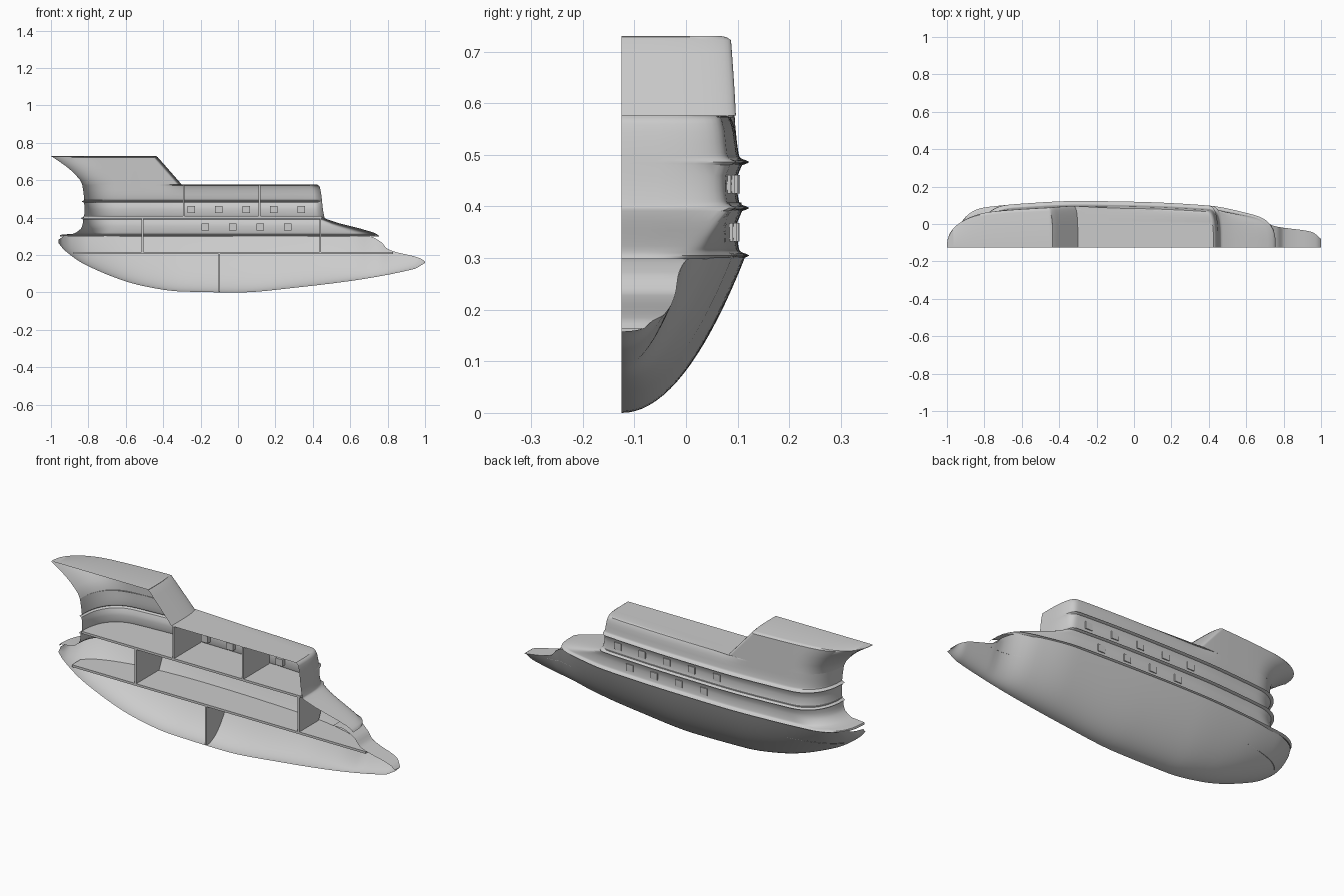
import bpy, bmesh, math

if "Cube" in bpy.data.objects:
    bpy.data.objects.remove(bpy.data.objects["Cube"])

Y0 = -0.125  # cut plane of the half model


def curve(*pts):
    """Smooth monotone function through (x, value) points."""
    n = len(pts)
    d = [(q[1] - p[1]) / (q[0] - p[0]) for p, q in zip(pts, pts[1:])]
    m = [d[0]] + [0 if a * b <= 0 else 2 * a * b / (a + b) for a, b in zip(d, d[1:])] + [d[-1]]

    def f(x):
        x = min(max(x, pts[0][0]), pts[-1][0])
        i = max(j for j in range(n - 1) if pts[j][0] <= x)
        h = pts[i + 1][0] - pts[i][0]
        t = (x - pts[i][0]) / h
        s = t * t * (3 - 2 * t)
        return (pts[i][1] * (1 - s) + pts[i + 1][1] * s
                + h * t * (1 - t) * ((1 - t) * m[i] - t * m[i + 1]))
    return f


# hull lines along x
keel = curve((-.96, .265), (-.93, .228), (-.8, .14), (-.5, .033), (-.3, .005), (0, 0),
             (.3, .025), (.94, .125), (1, .158))
rail = curve((-.96, .283), (-.92, .303), (.69, .303), (.765, .27), (.8, .232), (.98, .18), (1, .164))
beam = curve((-.96, .02), (-.945, .09), (-.9, .15), (-.8, .196), (-.6, .226), (-.3, .24),
             (.4, .216), (.6, .178), (.76, .112), (.95, .083), (1, .045))
# superstructure lines: width along x, stern and front along z
base = curve((-1, .185), (-.6, .228), (-.3, .242), (0, .238), (.4, .218), (.6, .18), (.8, .12))
stern = curve((.298, -.953), (.308, -.95), (.314, -.88), (.35, -.835), (.45, -.82),
              (.576, -.833), (.65, -.89), (.73, -1))
front = curve((.298, .757), (.31, .745), (.392, .475), (.4, .463), (.565, .437), (.576, .425))
LEDGES = (.305, .397, .486)


def spaced(a, b, n):
    return [a + (b - a) * (1 - math.cos(math.pi * i / n)) / 2 for i in range(n + 1)]


def hull_w(x, z):
    t = (z - keel(x)) / (rail(x) - keel(x))
    return beam(x) * min(max(t, 0), 1) ** .49


def bump(z, r):
    return sum(math.exp(-((z - l) / r) ** 2) for l in LEDGES)


def side(z):
    """Relative width of the side wall: flared towards each ledge, tapering on top."""
    return .925 + .025 * bump(z, .02) + .075 * bump(z, .005) - .03 * max(0, (z - .52) / .2)


def plan(x, a, b, aft, fwd, la, lb):
    """Half width of one deck contour running from x=a to x=b."""
    u = min(max((x + .42) / .16, 0), 1)
    s = aft + (fwd - aft) * u * u * (3 - 2 * u)
    ea = min(1, max(0, (x - a) / la))
    eb = min(1, max(0, (b - x) / lb))
    return base(x) * s * (1 - (1 - ea) ** 2.5) ** .4 * (1 - (1 - eb) ** 3.5) ** (1 / 3.5)


def finish(name, bm):
    bmesh.ops.remove_doubles(bm, verts=bm.verts, dist=1e-5)
    bmesh.ops.recalc_face_normals(bm, faces=bm.faces)
    me = bpy.data.meshes.new(name)
    bm.to_mesh(me)
    bm.free()
    ob = bpy.data.objects.new(name, me)
    bpy.context.collection.objects.link(ob)
    bpy.ops.object.select_all(action='DESELECT')
    ob.select_set(True)
    bpy.context.view_layer.objects.active = ob
    bpy.ops.object.shade_smooth_by_angle(angle=math.radians(32))


def loft(name, rows):
    bm = bmesh.new()
    v = [[bm.verts.new(p) for p in r] for r in rows]
    for a, b in zip(v, v[1:]):
        for i in range(len(a) - 1):
            bm.faces.new((a[i], a[i + 1], b[i + 1], b[i]))
    bmesh.ops.dissolve_degenerate(bm, edges=bm.edges, dist=1e-6)
    finish(name, bm)


def slab(name, pts, off):
    """Prism: the outline and its copy moved by off."""
    bm = bmesh.new()
    a = [bm.verts.new(p) for p in pts]
    b = [bm.verts.new([c + o for c, o in zip(p, off)]) for p in pts]
    bm.faces.new(a)
    bm.faces.new(b[::-1])
    for i in range(len(a)):
        bm.faces.new((a[i - 1], a[i], b[i], b[i - 1]))
    finish(name, bm)


# hull shell
rows = []
for j in range(19):
    t = (j / 18) ** 2
    rows.append([(x, Y0 + beam(x) * t ** .49, keel(x) + t * (rail(x) - keel(x)))
                 for x in spaced(-.96, 1, 90)])
loft("hull", rows)

# bow deck, stepping down to the tip
bow_x = [.64 + .01 * i for i in range(37)]
loft("bow_deck", [[(x, Y0 + beam(x) * k / 3, rail(x)) for x in bow_x] for k in range(4)])

# superstructure contours from the rail up to the main roof
heights = {.298, .34, .355, .37, .43, .445, .46, .525, .545, .56, .568, .573, .576}
for l in LEDGES:
    heights |= {l + k * .003 for k in range(-2, 7)}
contours = []
for z in sorted(heights):
    s = side(z)
    roof = .05 * max(0, (z - .51) / .066) ** 3 + (.03 if z > .575 else 0)
    low = .06 * min(1, max(0, (.385 - z) / .04))
    contours.append((z, stern(z) - .015 * bump(z, .005) * (z > .35), front(z),
                     s, s - roof, .17, .06 + low))
# aft block with sloping front and raked stern, then its flat top
for k in range(7):
    t = k / 6
    z = .576 + .146 * t
    contours.append((z, stern(z), -.3 - .128 * t, side(z), side(z), .17 + .08 * t, .03))
for z, s in ((.728, .86), (.73, .82), (.73, 0)):
    contours.append((z, -1, -.435, s, s, .25, .03))
loft("superstructure", [[(x, Y0 + plan(x, *c[1:]), c[0]) for x in spaced(c[1], c[2], 80)]
                        for c in contours])

# interior decks
slab("lower_deck", [(-.88, Y0, .205)]
     + [(x, Y0 + max(.002, hull_w(x, .208) * .99), .205) for x in spaced(-.88, .83, 40)]
     + [(.83, Y0, .205)], (0, 0, .012))
slab("upper_deck", [(x, Y0 + plan(x, -.826, .451, .96, .96, .16, .06), .396)
                    for x in spaced(-.825, .45, 40)]
     + [(.45, Y0, .396), (-.825, Y0, .396)], (0, 0, .012))


# bulkheads between the decks
def inner_w(x, z):
    if z < .3:
        return max(.004, hull_w(x, z) * .99)
    return base(x) * (.92 if z < .54 else .86)


for i, (x, a, b) in enumerate([(-.1, .004, .206), (-.51, .216, .397), (.44, .216, .397),
                               (-.29, .407, .574), (.115, .407, .574)]):
    zs = [a + (b - a) * j / 12 for j in range(13)]
    slab(f"bulkhead_{i + 1}", [(x - .005, Y0, a)]
         + [(x - .005, Y0 + inner_w(x, z) * (.93 if x > .4 else 1), z) for z in zs]
         + [(x - .005, Y0, b)], (.01, 0, 0))

# window boxes set into the side wall, two rows
for z, x0, n in ((.443, -.25, 5), (.35, -.175, 4)):
    for i in range(n):
        x = x0 + .147 * i
        y = Y0 + base(x) * .925
        slab(f"window_{round(z * 1000)}_{i + 1}",
             [(x + sx * .02, y - .022, z + sz * .018)
              for sx, sz in ((-1, -1), (1, -1), (1, 1), (-1, 1))], (0, .028, 0))
